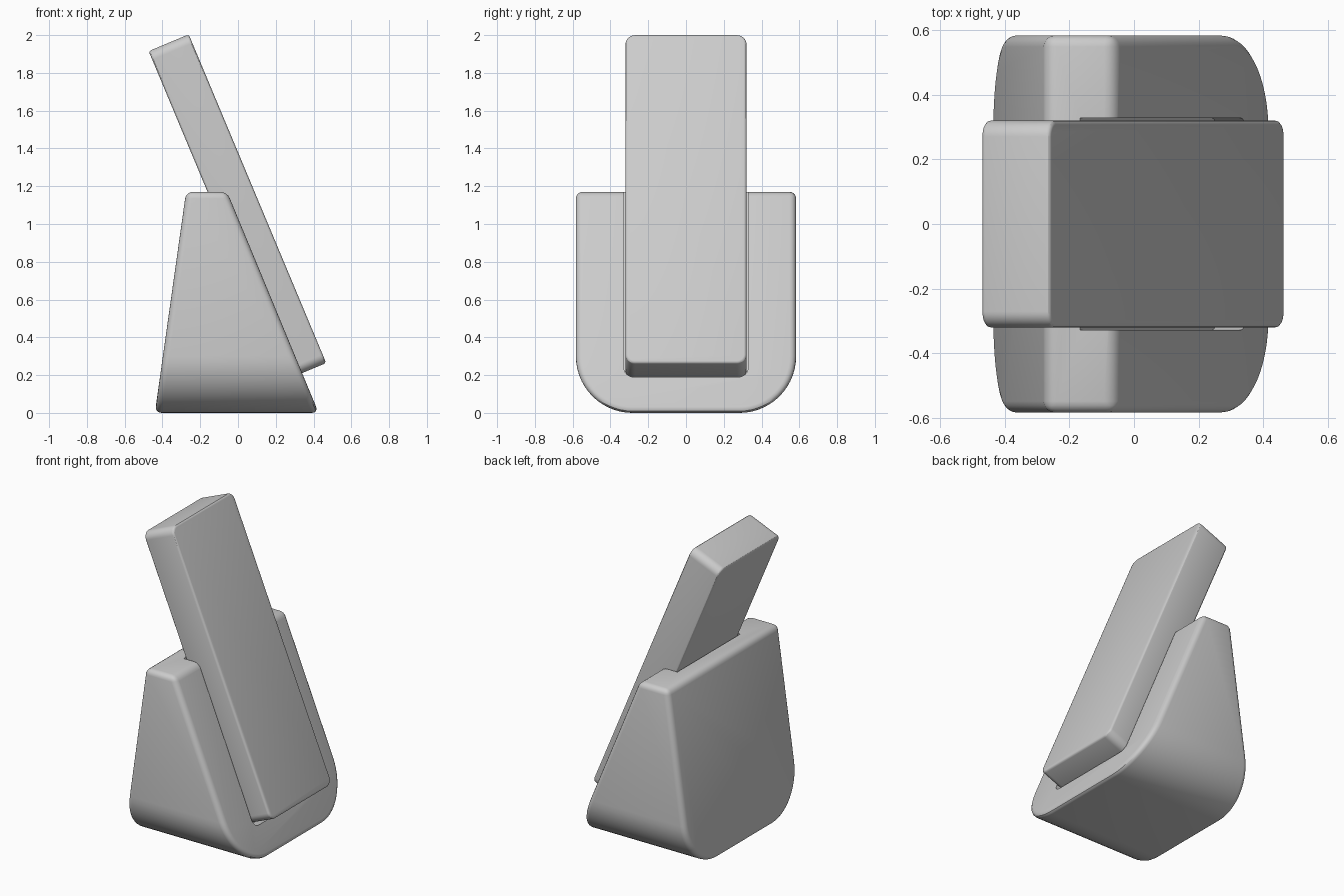
import bpy, bmesh
from math import sin, cos, pi, radians

if "Cube" in bpy.data.objects:
    bpy.data.objects.remove(bpy.data.objects["Cube"])

TILT = radians(-22.7)
PIVOT = (0.467, 0, 0.264)


def rounded_rect(half, z0, z1, r_bottom, r_top, n=10):
    """Outline in the YZ plane, counter-clockwise."""
    pts = []
    corners = [(1, z0, r_bottom, -90), (1, z1, r_top, 0),
               (-1, z1, r_top, 90), (-1, z0, r_bottom, 180)]
    for side, z, r, start in corners:
        if r == 0:
            pts.append((side * half, z))
            continue
        cy = side * (half - r)
        cz = z0 + r if z == z0 else z1 - r
        for i in range(n + 1):
            a = radians(start) + i * pi / 2 / n
            pts.append((cy + r * cos(a), cz + r * sin(a)))
    return pts


def prism(name, outline, back, front, bevel=0, segments=4):
    """Fill an outline between two x positions that may depend on z."""
    bm = bmesh.new()
    b = [bm.verts.new((back(z), y, z)) for y, z in outline]
    f = [bm.verts.new((front(z), y, z)) for y, z in outline]
    n = len(outline)
    bm.faces.new(f)
    bm.faces.new(b[::-1])
    for i in range(n):
        j = (i + 1) % n
        bm.faces.new((b[i], b[j], f[j], f[i]))
    bmesh.ops.recalc_face_normals(bm, faces=bm.faces)
    mesh = bpy.data.meshes.new(name)
    bm.to_mesh(mesh)
    bm.free()
    ob = bpy.data.objects.new(name, mesh)
    bpy.context.collection.objects.link(ob)
    if bevel:
        m = ob.modifiers.new("Bevel", 'BEVEL')
        m.width = bevel
        m.segments = segments
        m.limit_method = 'ANGLE'
        m.angle_limit = radians(30)
    return ob


def finish(ob):
    """Apply modifiers and smooth the rounded edges."""
    bpy.ops.object.select_all(action='DESELECT')
    bpy.context.view_layer.objects.active = ob
    ob.select_set(True)
    bpy.ops.object.convert(target='MESH')
    bpy.ops.object.shade_smooth_by_angle(angle=radians(30))


# Wedge-shaped base with a rounded bottom
base = prism("base", rounded_rect(0.583, 0.0, 1.17, 0.3, 0, 14),
             lambda z: -0.44 + 0.141 * z, lambda z: 0.427 - 0.414 * z, 0.035)

# Tilted slab resting in the base
slab = prism("slab", rounded_rect(0.32, 0, 1.886, 0.05, 0.05, 8),
             lambda z: -0.23, lambda z: 0.0, 0.014, 3)

# Slot for the slab, slightly larger than the slab itself
cutter = prism("slot_cutter", rounded_rect(0.328, -0.022, 2.2, 0.05, 0.05, 8),
               lambda z: -0.235, lambda z: 0.3)
for ob in (slab, cutter):
    ob.location = PIVOT
    ob.rotation_euler = (0, TILT, 0)
cutter.hide_render = True

cut = base.modifiers.new("Slot", 'BOOLEAN')
cut.operation = 'DIFFERENCE'
cut.solver = 'EXACT'
cut.object = cutter
bpy.context.view_layer.update()

finish(base)
finish(slab)
bpy.data.objects.remove(cutter)
